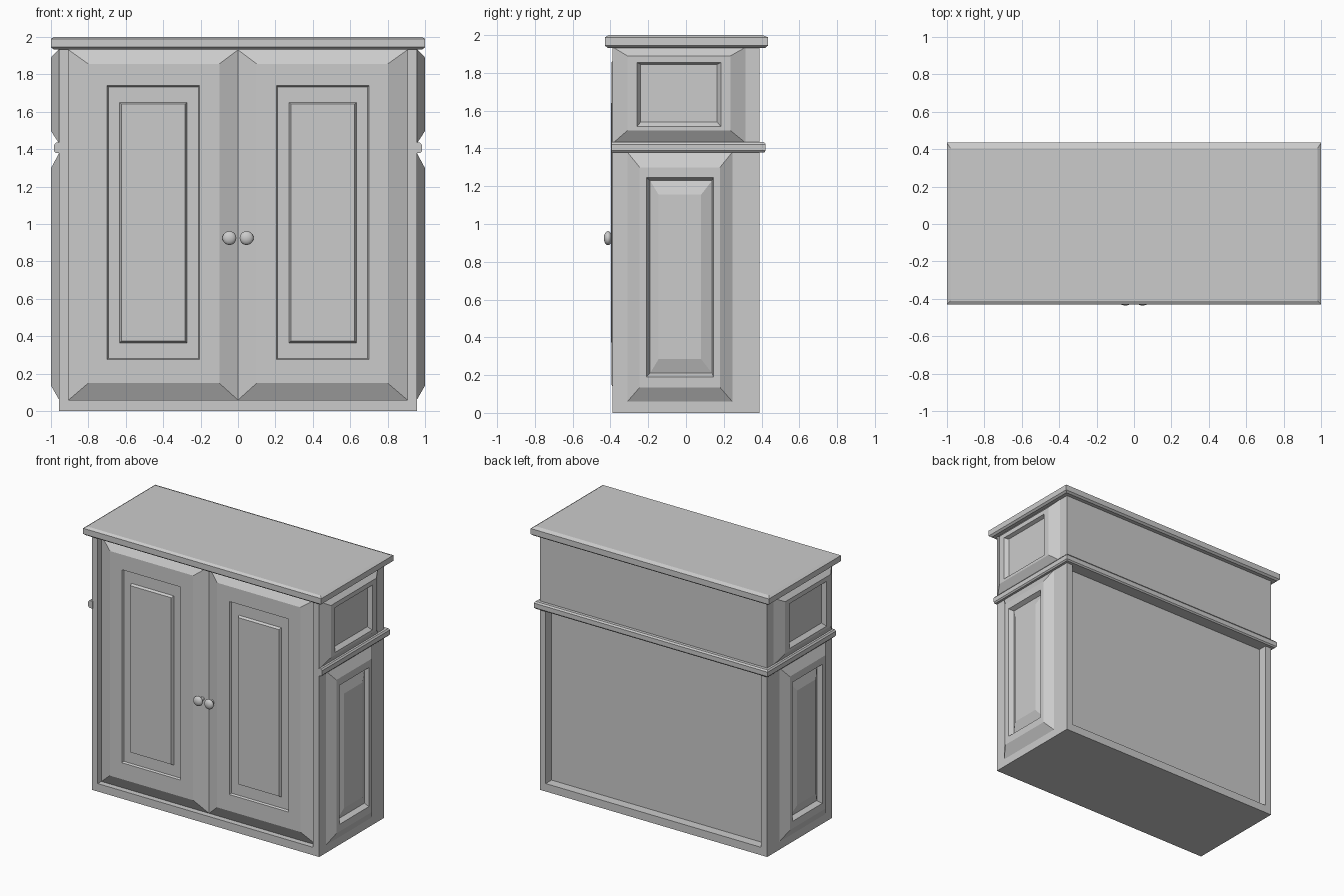
import bpy, bmesh
from mathutils import Matrix, Vector

if "Cube" in bpy.data.objects:
    bpy.data.objects.remove(bpy.data.objects["Cube"])


def finish(name, bm, mirror=False):
    bmesh.ops.recalc_face_normals(bm, faces=bm.faces)
    me = bpy.data.meshes.new(name)
    bm.to_mesh(me)
    bm.free()
    ob = bpy.data.objects.new(name, me)
    bpy.context.collection.objects.link(ob)
    if mirror:
        ob.modifiers.new("mirror", "MIRROR").use_mirror_merge = False
    return ob


def rect_stack(name, rings, to_xyz, mirror=False):
    """Join rectangles (u0, u1, v0, v1, depth) into one closed stepped solid."""
    bm = bmesh.new()
    loops = []
    for u0, u1, v0, v1, d in rings:
        corners = ((u0, v0), (u1, v0), (u1, v1), (u0, v1))
        loops.append([bm.verts.new(to_xyz(u, v, d)) for u, v in corners])
    for a, b in zip(loops, loops[1:]):
        for i in range(4):
            j = (i + 1) % 4
            bm.faces.new((a[i], a[j], b[j], b[i]))
    bm.faces.new(loops[0])
    bm.faces.new(loops[-1])
    return finish(name, bm, mirror)


def along_x(u, v, d): return (d, u, v)
def along_y(u, v, d): return (u, d, v)
def along_z(u, v, d): return (u, v, d)


# Carcass: recessed back panel, plain outer box, recessed door opening
rect_stack("carcass", [
    (-.905, .905, .06, 1.38, .32), (-.905, .905, .06, 1.38, .39),
    (-.955, .955, 0, 1.94, .39), (-.955, .955, 0, 1.94, -.39),
    (-.905, .905, .06, 1.933, -.39), (-.905, .905, .06, 1.933, -.345)], along_y)

# Top slab with chamfered edges
rect_stack("top_slab", [
    (-.985, .985, -.415, .42, 1.933), (-1, 1, -.43, .435, 1.945),
    (-1, 1, -.43, .435, 1.988), (-.98, .98, -.41, .405, 2.0)], along_z)

# Doors: bevelled slab, sunk frame, raised centre field
rect_stack("door", [
    (0, .905, .06, 1.93, -.34), (0, .905, .06, 1.93, -.347),
    (.1, .8, .15, 1.855, -.394), (.205, .70, .275, 1.74, -.394),
    (.212, .693, .282, 1.733, -.38), (.273, .632, .365, 1.65, -.38),
    (.282, .623, .375, 1.64, -.398)], along_y, True)

# Lower side panels: bevelled pad, groove, raised field
rect_stack("lower_side_panel", [
    (-.31, .245, .06, 1.38, .945), (-.31, .245, .06, 1.38, .955),
    (-.245, .18, .135, 1.30, .998), (-.21, .145, .19, 1.245, .998),
    (-.19, .138, .21, 1.23, .965), (-.145, .08, .285, 1.155, .99)], along_x, True)

# Upper side panels: bevelled pad with sunk centre
rect_stack("upper_side_panel", [
    (-.385, .315, 1.43, 1.935, .945), (-.385, .315, 1.43, 1.935, .955),
    (-.31, .235, 1.495, 1.89, .998), (-.26, .185, 1.515, 1.855, .998),
    (-.24, .165, 1.54, 1.845, .97)], along_x, True)

# Moulding around both sides and the back
bm = bmesh.new()
profile = [(-.01, 1.378), (.018, 1.378), (.027, 1.388),
           (.027, 1.422), (.018, 1.434), (-.01, 1.434)]
stations = []
for sx, back in ((1, False), (1, True), (-1, True), (-1, False)):
    stations.append([bm.verts.new((sx * (.955 + o), .395 + o if back else -.394, z))
                     for o, z in profile])
for a, b in zip(stations, stations[1:]):
    for i in range(len(profile)):
        j = (i + 1) % len(profile)
        bm.faces.new((a[i], a[j], b[j], b[i]))
bm.faces.new(stations[0])
bm.faces.new(stations[-1])
finish("moulding", bm)

# Knobs with short necks
bm = bmesh.new()
bmesh.ops.create_uvsphere(
    bm, u_segments=20, v_segments=12, radius=1,
    matrix=Matrix.Translation((.046, -.413, .925)) @ Matrix.Rotation(1.5708, 4, 'X')
    @ Matrix.Diagonal(Vector((.037, .037, .022, 1))))
bmesh.ops.create_cone(
    bm, cap_ends=True, segments=16, radius1=.016, radius2=.016, depth=.06,
    matrix=Matrix.Translation((.046, -.38, .925)) @ Matrix.Rotation(1.5708, 4, 'X'))
knob = finish("knob", bm, True)
bpy.context.view_layer.objects.active = knob
knob.select_set(True)
bpy.ops.object.shade_smooth_by_angle()
